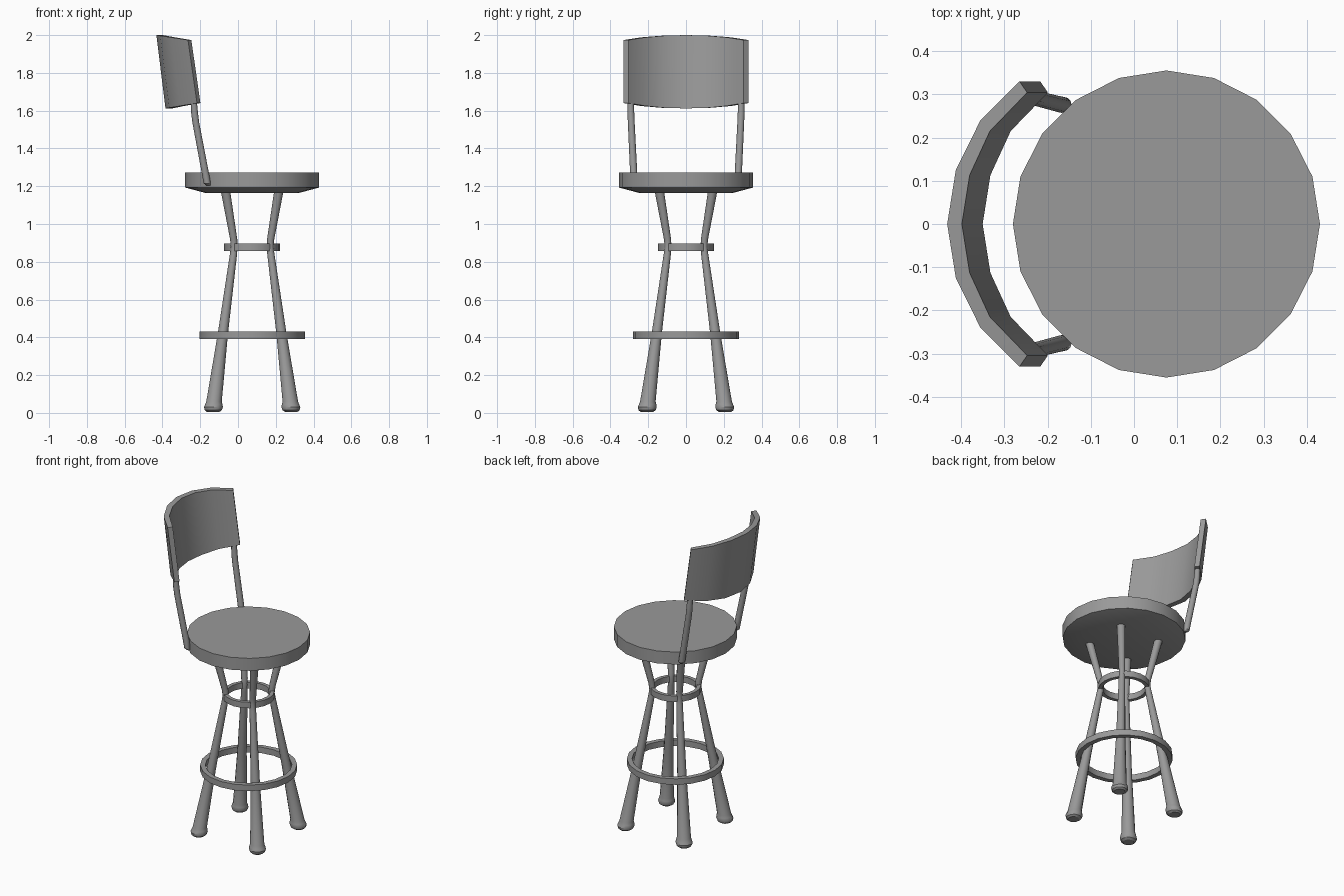
import bpy, bmesh
from math import cos, sin, pi, radians

cube = bpy.data.objects.get("Cube")
if cube:
    bpy.data.objects.remove(cube)

grey = bpy.data.materials.new("mid grey")
grey.use_nodes = True
grey.diffuse_color = (0.32, 0.32, 0.32, 1)
grey.node_tree.nodes["Principled BSDF"].inputs["Base Color"].default_value = grey.diffuse_color

CX = 0.075  # centre of the seat and legs


def finish(name, bm):
    bmesh.ops.recalc_face_normals(bm, faces=bm.faces)
    mesh = bpy.data.meshes.new(name)
    bm.to_mesh(mesh)
    bm.free()
    mesh.materials.append(grey)
    obj = bpy.data.objects.new(name, mesh)
    bpy.context.collection.objects.link(obj)
    bpy.ops.object.select_all(action='DESELECT')
    obj.select_set(True)
    bpy.context.view_layer.objects.active = obj
    bpy.ops.object.shade_smooth_by_angle(angle=radians(32))
    return obj


def loft(name, loops, wrap=False):
    """Skin closed loops of points; cap the ends, or wrap last to first."""
    bm = bmesh.new()
    rows = [[bm.verts.new(p) for p in loop] for loop in loops]
    n = len(rows[0])
    pairs = list(zip(rows, rows[1:] + rows[:1])) if wrap else list(zip(rows, rows[1:]))
    for a, b in pairs:
        for i in range(n):
            j = (i + 1) % n
            bm.faces.new((a[i], a[j], b[j], b[i]))
    if not wrap:
        bm.faces.new(rows[0])
        bm.faces.new(rows[-1])
    return finish(name, bm)


def circle(x, y, z, r, sides):
    return [(x + r * cos(2 * pi * i / sides), y + r * sin(2 * pi * i / sides), z)
            for i in range(sides)]


# Round seat with a bevelled underside
loft("seat", [circle(CX, 0, z, r, 20) for r, z in
              ((0.25, 1.165), (0.355, 1.193), (0.355, 1.272))])

# Four bent legs with rounded feet: offset from centre, height, radius
leg_path = [(0.207, 0.005, 0.033), (0.206, 0.014, 0.045), (0.205, 0.03, 0.05),
            (0.203, 0.045, 0.046), (0.202, 0.06, 0.041), (0.155, 0.42, 0.027),
            (0.099, 0.84, 0.019), (0.095, 0.88, 0.018), (0.098, 0.92, 0.019),
            (0.143, 1.185, 0.025)]
for end, sx in (("front", 1), ("rear", -1)):
    for side, sy in (("left", 1), ("right", -1)):
        loft(f"{end}_{side}_leg",
             [circle(CX + sx * d, sy * d, z, r, 12) for d, z, r in leg_path])

# Upper brace ring and lower foot ring
for name, inner, outer, low, high in (("brace_ring", 0.125, 0.148, 0.858, 0.896),
                                      ("foot_ring", 0.25, 0.28, 0.392, 0.43)):
    loft(name, [circle(CX, 0, z, r, 20) for r, z in
                ((inner, low), (outer, low), (outer, high), (inner, high))], wrap=True)

# Curved, leaning backrest: outer x, outer y, inner x, inner y, bottom, top
half = [(-0.432, 0, -0.398, 0, 1.612, 2.0),
        (-0.412, 0.125, -0.38, 0.113, 1.615, 1.997),
        (-0.355, 0.24, -0.333, 0.215, 1.625, 1.988),
        (-0.265, 0.33, -0.247, 0.304, 1.64, 1.974)]
stations = [(a, -b, c, -d, e, f) for a, b, c, d, e, f in half[:0:-1]] + half
LEAN = 0.048
loft("backrest", [[(ox, oy, top), (ix, iy, top), (ix + LEAN, iy, low), (ox + LEAN, oy, low)]
                  for ox, oy, ix, iy, low, top in stations])

# Bent posts joining the seat rim to the backrest
post_path = [(-0.157, 0.272, 1.205, 0.011), (-0.163, 0.275, 1.215, 0.019),
             (-0.173, 0.277, 1.27, 0.019), (-0.224, 0.29, 1.54, 0.018),
             (-0.23, 0.292, 1.59, 0.018), (-0.235, 0.293, 1.67, 0.015)]
for side, sy in (("left", 1), ("right", -1)):
    loft(f"{side}_post", [circle(x, sy * y, z, r, 12) for x, y, z, r in post_path])
